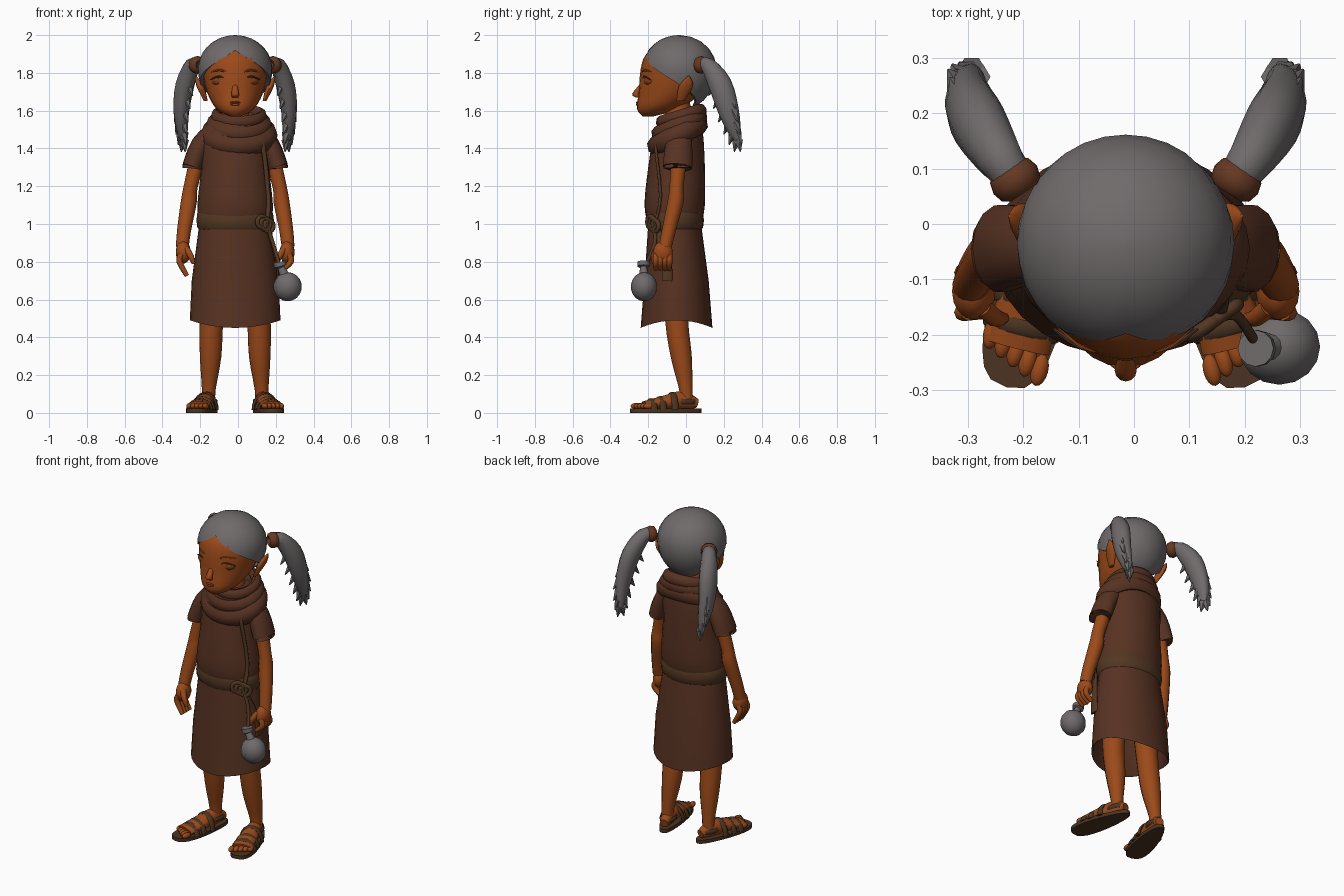
import bpy, bmesh, math
from mathutils import Vector, Matrix

cube = bpy.data.objects.get("Cube")
if cube:
    bpy.data.objects.remove(cube, do_unlink=True)


def material(name, *rgb):
    made = bpy.data.materials.new(name)
    made.use_nodes = True
    made.diffuse_color = (*rgb, 1)
    made.node_tree.nodes["Principled BSDF"].inputs["Base Color"].default_value = (*rgb, 1)
    return made


skin = material("warm brown skin", .33, .068, .01)
cloth = material("brown cloth", .095, .032, .016)
grey = material("grey", .16, .145, .147)
olive = material("olive leather", .085, .038, .016)
reddish = material("reddish leather", .13, .04, .016)
dark = material("dark leather", .07, .034, .016)
eye_brown = material("eye brown", .22, .045, .008)

MIDDLE = -.015
X, Y, Z = Vector((1, 0, 0)), Vector((0, 1, 0)), Vector((0, 0, 1))


def place(point, side=1):
    """Measure x outward from the figure's midline, on the chosen side."""
    return Vector((MIDDLE + side * point[0], point[1], point[2]))


def finish(name, bm, colour, crease=50):
    bmesh.ops.recalc_face_normals(bm, faces=bm.faces)
    mesh = bpy.data.meshes.new(name)
    bm.to_mesh(mesh)
    bm.free()
    mesh.materials.append(colour)
    mesh.shade_smooth()
    mesh.set_sharp_from_angle(angle=math.radians(crease))
    part = bpy.data.objects.new(name, mesh)
    bpy.context.collection.objects.link(part)
    return part


def bridge(bm, first, second):
    for k in range(len(first)):
        bm.faces.new((first[k - 1], first[k], second[k], second[k - 1]))


def angles(count):
    return [math.tau * k / count for k in range(count)]


def smooth(path, steps):
    """Spline through points of x, y, z and one or two radii."""
    points = [Vector((*p, p[-1])[:5]) for p in path]
    result = []
    for i in range(len(points) - 1):
        a, b, c = points[max(i - 1, 0)], points[i], points[i + 1]
        d = points[min(i + 2, len(points) - 1)]
        for t in [k / steps for k in range(steps)]:
            leave, arrive = (c - a) / 2, (d - b) / 2
            ease = t * t * (3 - 2 * t)
            result.append(b.lerp(c, ease) + leave * t * (1 - t) ** 2 - arrive * t * t * (1 - t))
    return result + [points[-1]]


def tube(name, colour, path, side=1, sides=12, steps=3, level=False, across=X):
    """Loft ellipses along a path; level keeps every ellipse horizontal."""
    bm = bmesh.new()
    points = smooth(path, steps)
    rings = []
    for i, p in enumerate(points):
        before, after = points[max(i - 1, 0)], points[min(i + 1, len(points) - 1)]
        along = Z if level else (place(after, side) - place(before, side)).normalized()
        u = (across - along * across.dot(along)).normalized()
        v = along.cross(u)
        rings.append([bm.verts.new(place(p, side) + u * p[3] * math.cos(w) + v * p[4] * math.sin(w))
                      for w in angles(sides)])
    for first, second in zip(rings, rings[1:]):
        bridge(bm, first, second)
    bm.faces.new(rings[0])
    bm.faces.new(rings[-1])
    return finish(name, bm, colour)


def ball(name, colour, centre, size, side=1, turn=0):
    bm = bmesh.new()
    bmesh.ops.create_uvsphere(bm, u_segments=16, v_segments=9, radius=1)
    part = finish(name, bm, colour)
    part.location, part.scale, part.rotation_euler.z = place(centre, side), size, side * turn
    return part


def hoop(name, colour, centre, wide, deep, thick, tall=1.0, side=1, turn=(0, 0, 0)):
    bm = bmesh.new()
    rings = []
    for a in angles(24):
        rings.append([bm.verts.new(((wide + thick * math.cos(b)) * math.cos(a),
                                    (deep + thick * math.cos(b)) * math.sin(a),
                                    thick * tall * math.sin(b))) for b in angles(8)])
    for i, ring in enumerate(rings):
        bridge(bm, rings[i - 1], ring)
    part = finish(name, bm, colour)
    part.location, part.rotation_euler = place(centre, side), turn
    return part


# Dress: hollow skirt with an arched hem, bodice, belt and draped cowl
skirt = tube("skirt", cloth, [(0, -.05, .8, .18, .13), (0, -.05, .46, .23, .18), (0, -.05, .45, .24, .19),
                              (0, -.05, .7, .23, .17), (0, -.06, 1, .19, .14)], sides=28, steps=1, level=True)
for vertex in skirt.data.vertices:
    if vertex.co.z < .5:
        vertex.co.z += (vertex.co.x - MIDDLE) ** 2 * .7
tube("bodice", cloth, [(0, -.06, 1, .19, .14), (0, -.06, 1.1, .2, .16), (0, -.05, 1.3, .18, .15),
                       (0, -.04, 1.48, .18, .13), (.01, -.03, 1.57, .12, .1)], sides=24, level=True)
hoop("belt", olive, (0, -.06, 1.02), .19, .14, .015, tall=3.5)
for i, level_name in enumerate(("lower", "middle", "upper")):
    hoop("cowl_" + level_name, cloth, (.02, .01 * i - .045, 1.47 + .05 * i), .16 - .02 * i, .13 - .01 * i,
         .045 - .008 * i, tall=1.25, turn=(.5 - .1 * i, 0, 0))

# Neck, head, nose and mouth
tube("neck", skin, [(0, -.04, 1.5, .11), (0, -.04, 1.57, .075), (0, -.05, 1.68, .065)], level=True)
tube("head", skin, [(0, -.2, 1.57, .03), (0, -.15, 1.61, .1, .11), (0, -.08, 1.7, .15, .17),
                    (0, -.05, 1.82, .175, .19), (0, -.04, 1.9, .16, .17), (0, -.04, 1.96, .08)],
     sides=24, level=True)
tube("nose", skin, [(0, -.225, 1.75, .01), (0, -.265, 1.69, .02), (0, -.25, 1.67, .016)], level=True)
ball("upper_lip", eye_brown, (0, -.254, 1.643), (.028, .012, .006))
ball("lower_lip", skin, (0, -.252, 1.633), (.026, .014, .008))

# Hair cap: its edge falls from the forehead parting to the nape, then tucks in
bm = bmesh.new()
rows = 10
columns = []
for w in angles(32):
    edge = max(.1 - .115 * min(w, math.tau - w), -.2)
    limit = math.acos(edge / (.18 if edge > 0 else .22))
    column = []
    for j in range(rows + 1):
        polar = limit * min(j + .05, rows - 1) / (rows - 1)
        radius = .197 * math.sin(polar) * (.9 if j == rows else 1)
        height = math.cos(polar) * (.18 if math.cos(polar) > 0 else .22)
        column.append(bm.verts.new(place((radius * math.sin(w), -.035 - radius * math.cos(w), 1.82 + height))))
    columns.append(column)
for i, column in enumerate(columns):
    for j in range(rows):
        bm.faces.new((columns[i - 1][j], column[j], column[j + 1], columns[i - 1][j + 1]))
bm.faces.new([column[0] for column in columns])
finish("hair_cap", bm, grey)

tail = [(.19, .07, 1.84, .03), (.225, .115, 1.84, .042), (.265, .18, 1.74, .05, .062),
        (.285, .225, 1.6, .042, .055), (.28, .26, 1.48, .025, .032), (.27, .28, 1.42, .004)]
outward = Vector((.5, .75, 0))

for side, tag in ((1, "left_"), (-1, "right_")):
    # Eye, lashes, brow and pointed ear
    ball(tag + "eye", eye_brown, (.088, -.193, 1.757), (.038, .028, .025), side, turn=.45)
    tube(tag + "lashes", dark, [(.045, -.229, 1.765, .003), (.085, -.221, 1.782, .005), (.13, -.19, 1.765, .003)],
         side, sides=6, across=Z)
    tube(tag + "brow", skin, [(.035, -.232, 1.8, .004), (.08, -.22, 1.815, .006), (.125, -.18, 1.805, .004)],
         side, sides=6, across=Z)
    tube(tag + "ear", skin, [(.155, -.03, 1.65, .01, .02), (.185, 0, 1.73, .02, .038), (.21, .015, 1.785, .003)],
         side, level=True)

    # Pigtail with ragged curls along both edges, and its tie
    tube(tag + "pigtail", grey, tail, side)
    for i, p in enumerate(smooth(tail, 2)[4:-1]):
        for edge_name, way in (("outer", 1), ("inner", -1)):
            reach = outward * p[4] * way
            root, tip = p.xyz + reach * .5, p.xyz + reach * 1.3 - Z * .06
            tube(f"{tag}{edge_name}_curl_{i}", grey, [(*root, .026), (*tip, .003)], side, sides=6, steps=1)
    tie = hoop(tag + "hair_tie", reddish, (.2, .08, 1.842), .028, .028, .019, tall=1.5, side=side)
    tie.rotation_euler = Vector((side * outward.x, outward.y, 0)).to_track_quat('Z', 'Y').to_euler()

    # Arm, sloping sleeve and curled hand
    tube(tag + "arm", skin, [(.18, -.03, 1.42, .045), (.235, -.05, 1.2, .037), (.245, -.055, 1.12, .042),
                             (.27, -.09, .97, .037), (.28, -.11, .88, .034)], side)
    tube(tag + "sleeve", cloth, [(.1, -.035, 1.5, .05, .06), (.18, -.038, 1.42, .054, .072),
                                 (.228, -.045, 1.3, .053, .08), (.225, -.045, 1.32, .043, .06)], side, sides=14)
    ball(tag + "palm", skin, (.275, -.122, .85), (.04, .052, .06), side)
    knuckle, fingertip = .8, .76 if side > 0 else .725
    for i in range(4):
        y = .024 * i - .16
        tube(f"{tag}finger_{i}", skin, [(.285, y, .84, .015), (.295, y, knuckle, .016),
                                        (.255, y, fingertip, .012)], side, sides=8, across=Y)
    tube(tag + "thumb", skin, [(.26, -.15, .87, .018), (.235, -.17, .83, .016), (.22, -.17, .79, .01)], side)

    # Leg, then a sandalled foot turned outward
    ankle = .14
    tube(tag + "leg", skin, [(.1, -.05, .8, .075), (.125, -.05, .5, .063), (.13, -.025, .3, .057),
                             (ankle, 0, .12, .036), (ankle, 0, .05, .038)], side, sides=14)
    foot = [tube(tag + "foot", skin, [(ankle, .06, .05, .025), (ankle, -.02, .065, .04, .05),
                                      (ankle, -.12, .055, .054, .036), (ankle, -.23, .04, .06, .022)], side)]
    for i in range(5):
        foot.append(ball(f"{tag}toe_{i}", skin, (ankle + .025 * (i - 2), .011 * i - .26, .036),
                         (.016, .03, .016), side))
    bm = bmesh.new()
    outline = []
    for w in angles(24):
        bulge = math.copysign(abs(math.sin(w)) ** .7, math.sin(w))
        outline.append((ankle + bulge * (.064 + .018 * math.cos(w)), -.11 - .195 * math.cos(w)))
    lower, upper = [[bm.verts.new(place((x, y, z), side)) for x, y in outline] for z in (0, .022)]
    bridge(bm, lower, upper)
    bm.faces.new(lower)
    bm.faces.new(upper)
    foot.append(finish(tag + "sole", bm, dark))
    for name, y, height in (("toe", -.19, .055), ("instep", -.14, .066), ("ankle", -.075, .088)):
        arc = [(ankle + .065 * math.cos(w), y, .015 + height * math.sin(w), .018, .008)
               for w in angles(20)[:11]]
        foot.append(tube(f"{tag}{name}_strap", dark, arc, side, sides=8, steps=1, across=Y))
    foot.append(hoop(tag + "heel_strap", dark, (ankle, -.01, .06), .04, .06, .008, tall=1.8, side=side))
    pivot = place((ankle, 0, 0), side)
    turn = Matrix.Translation(pivot) @ Matrix.Rotation(side * .25, 4, 'Z') @ Matrix.Translation(-pivot)
    for part in foot:
        part.matrix_world = turn @ part.matrix_basis

# Shoulder strap, belt knot and hanging cords
tube("shoulder_strap", olive, [(.13, -.15, 1.46, .012, .008), (.15, -.16, 1.4, .012, .008),
                               (.175, -.135, 1.15, .012, .008), (.17, -.165, 1, .012, .008)])
for i in range(3):
    swing = (i - 1) * .018
    hoop(f"belt_knot_{i}", olive, (.16 + swing, -.175 + swing * .7, 1 - swing * .6), .03, .03, .012,
         turn=(math.pi / 2, 0, .6))
tube("cord", olive, [(.165, -.17, 1, .011), (.2, -.165, .9, .01), (.235, -.215, .78, .009)])
tube("belt_tail", olive, [(.165, -.165, 1, .008, .02), (.22, -.105, .8, .008, .026), (.225, -.1, .7, .008, .028)])

# Round flask with a short tilted neck and wide lip
ball("flask", grey, (.278, -.222, .668), (.075, .07, .077))
tube("flask_neck", grey, [(.265, -.222, .72, .028), (.243, -.225, .77, .018), (.24, -.225, .776, .033),
                          (.235, -.225, .8, .033)], steps=1)
